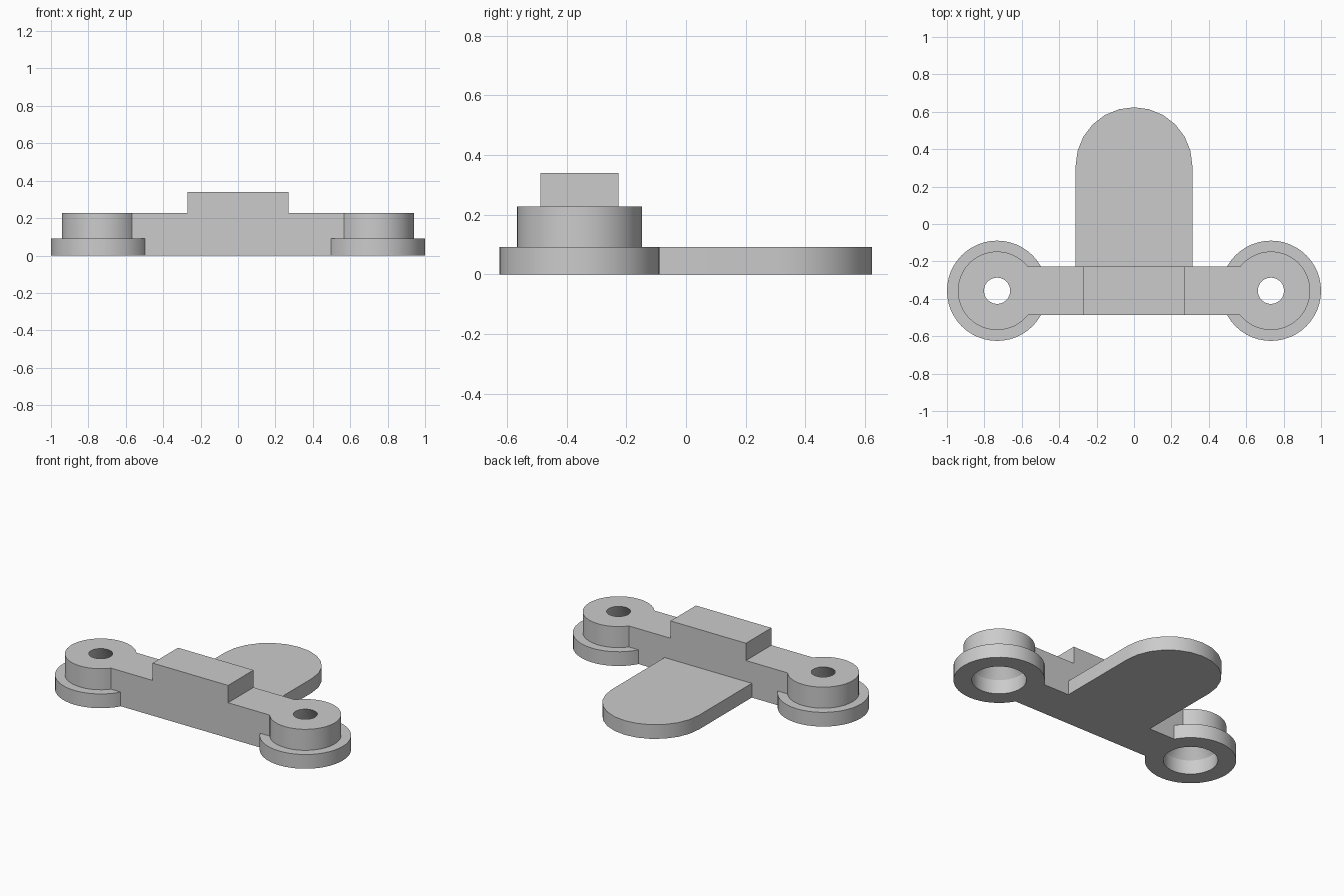
import bpy, bmesh, math
from mathutils import Matrix

cube = bpy.data.objects.get("Cube")
if cube:
    bpy.data.objects.remove(cube, do_unlink=True)

grey = bpy.data.materials.new("plain_grey")
grey.use_nodes = True
color = (0.6, 0.6, 0.6, 1)
grey.diffuse_color = color
grey.node_tree.nodes["Principled BSDF"].inputs["Base Color"].default_value = color

BAR_Y = -0.357       # centre line of the bar and mounts
BAR_HALF = 0.13      # half depth of the bar
MOUNT_X = 0.732
PLATE_Z = 0.092
BAR_Z = 0.228


def finish(name, bm):
    bmesh.ops.recalc_face_normals(bm, faces=bm.faces)
    mesh = bpy.data.meshes.new(name)
    bm.to_mesh(mesh)
    bm.free()
    obj = bpy.data.objects.new(name, mesh)
    mesh.materials.append(grey)
    bpy.context.collection.objects.link(obj)
    return obj


def extrude(name, points, vector):
    """Closed outline pushed along a vector."""
    bm = bmesh.new()
    face = bm.faces.new([bm.verts.new(p) for p in points])
    geom = bmesh.ops.extrude_face_region(bm, geom=[face])["geom"]
    verts = [v for v in geom if isinstance(v, bmesh.types.BMVert)]
    bmesh.ops.translate(bm, verts=verts, vec=vector)
    return finish(name, bm)


def lathe(name, profile, center, steps=48):
    """Closed (radius, height) profile turned around a vertical axis."""
    bm = bmesh.new()
    rings = []
    for i in range(steps):
        a = math.tau * i / steps
        rings.append([bm.verts.new((r * math.cos(a), r * math.sin(a), z))
                      for r, z in profile])
    n = len(profile)
    for i in range(steps):
        one, two = rings[i], rings[(i + 1) % steps]
        for j in range(n):
            k = (j + 1) % n
            bm.faces.new((one[j], two[j], two[k], one[k]))
    bm.transform(Matrix.Translation(center))
    return finish(name, bm)


# Cross bar with the raised block in its middle
half = [(0.566, 0), (0.566, BAR_Z), (0.27, BAR_Z), (0.27, 0.34)]
outline = half + [(-x, z) for x, z in reversed(half)]
bracket = extrude("bracket_body",
                  [(x, BAR_Y - BAR_HALF, z) for x, z in outline],
                  (0, 2 * BAR_HALF, 0))

# Rounded tongue at the back
R = 0.312
arc = [(R * math.cos(math.pi * i / 12), R + R * math.sin(math.pi * i / 12), 0)
       for i in range(13)]
tongue = extrude("tongue", [(-R, BAR_Y, 0), (R, BAR_Y, 0)] + arc, (0, 0, PLATE_Z))

# Stepped round mounts with a bore that widens downwards
profile = [(0.268, 0), (0.268, PLATE_Z), (0.21, PLATE_Z), (0.21, BAR_Z),
           (0.07, BAR_Z), (0.16, PLATE_Z), (0.16, 0)]
mounts = [lathe(side + "_mount", profile, (x, BAR_Y, 0))
          for side, x in (("left", MOUNT_X), ("right", -MOUNT_X))]

# Merge everything into one solid piece
bpy.context.view_layer.objects.active = bracket
for part in [tongue] + mounts:
    mod = bracket.modifiers.new("join", 'BOOLEAN')
    mod.operation = 'UNION'
    mod.solver = 'EXACT'
    mod.object = part
    bpy.ops.object.modifier_apply(modifier=mod.name)
    bpy.data.objects.remove(part, do_unlink=True)

bpy.ops.object.select_all(action='DESELECT')
bracket.select_set(True)
bpy.ops.object.shade_smooth_by_angle(angle=math.radians(30))
